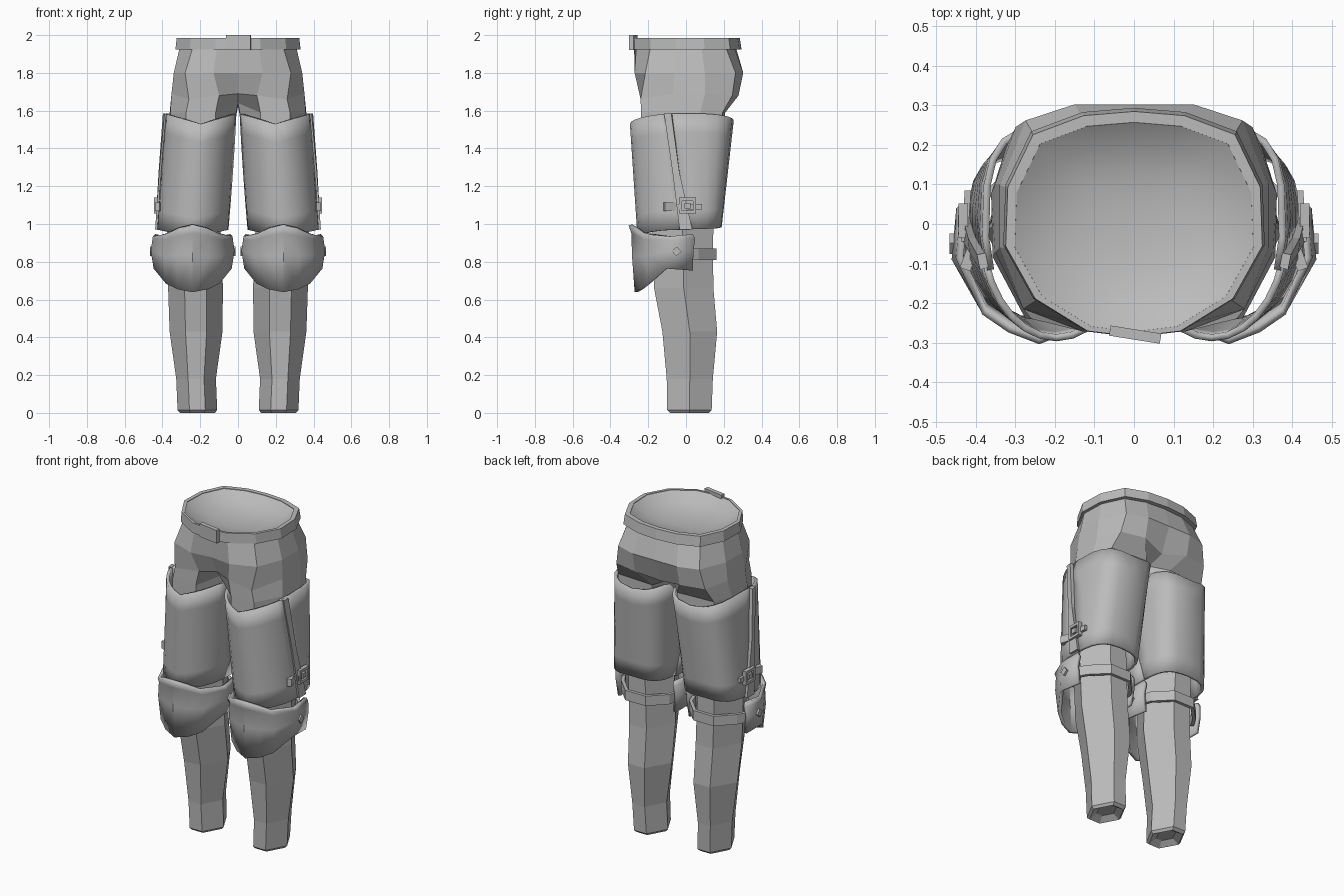
import bpy, bmesh, math
from mathutils import Matrix

if "Cube" in bpy.data.objects:
    bpy.data.objects.remove(bpy.data.objects["Cube"])

steel = bpy.data.materials.new("plain_grey")
steel.diffuse_color = (0.5, 0.5, 0.5, 1)
steel.use_nodes = True
steel.node_tree.nodes["Principled BSDF"].inputs["Base Color"].default_value = steel.diffuse_color


def finish(name, bm, mirror=True, thick=0, smooth=False, up=False):
    bmesh.ops.remove_doubles(bm, verts=bm.verts, dist=0.0005)
    bmesh.ops.recalc_face_normals(bm, faces=bm.faces)
    if up and sum(f.normal.z for f in bm.faces) < 0:
        bmesh.ops.reverse_faces(bm, faces=bm.faces)
    me = bpy.data.meshes.new(name)
    bm.to_mesh(me)
    bm.free()
    me.materials.append(steel)
    ob = bpy.data.objects.new(name, me)
    bpy.context.collection.objects.link(ob)
    if smooth:
        bpy.context.view_layer.objects.active = ob
        ob.select_set(True)
        bpy.ops.object.shade_smooth_by_angle(angle=math.radians(40))
        ob.select_set(False)
    if thick:
        m = ob.modifiers.new("thickness", 'SOLIDIFY')
        m.thickness, m.offset = thick, 0
    if mirror:
        ob.modifiers.new("mirror", 'MIRROR')
    return ob


def loft(name, rows, around=False, wrap_rows=False, caps=False, **kw):
    """Skin a grid of points; optionally close each row, the row stack, or the ends."""
    bm = bmesh.new()
    g = [[bm.verts.new(p) for p in r] for r in rows]
    n, k = len(g), len(g[0])
    for i in range(n if wrap_rows else n - 1):
        for j in range(k if around else k - 1):
            a, b = g[i], g[(i + 1) % n]
            bm.faces.new((a[j], a[(j + 1) % k], b[(j + 1) % k], b[j]))
    if caps:
        bm.faces.new(g[0])
        bm.faces.new(g[-1])
    return finish(name, bm, **kw)


def boxes(name, parts, mirror=True):
    """parts: (centre, size, rotation axis, degrees)"""
    bm = bmesh.new()
    for c, s, axis, deg in parts:
        bmesh.ops.create_cube(bm, size=1, matrix=Matrix.Translation(c)
                              @ Matrix.Rotation(math.radians(deg), 4, axis)
                              @ Matrix.Diagonal((*s, 1)))
    return finish(name, bm, mirror=mirror)


def power(v, e):
    return math.copysign(abs(v) ** e, v)


# Thigh section: t runs 0 at the top to 1 at the bottom, angle 0 is the front;
# the back half is squarer than the front
def thigh_point(deg, t, z, grow):
    a = math.radians(deg)
    e = 1 if math.cos(a) > 0 else .62
    cx, rx = .197 + .043 * t, .183 - .006 * t + grow
    cy, ry = -.018 - .012 * t, .266 - .052 * t + grow
    return (cx + rx * power(math.sin(a), e), cy - ry * power(math.cos(a), e), z)


# Half outlines of the hips, from the front centre round the side to the back
waist = [(0, -.275), (.11, -.262), (.235, -.185), (.305, -.06),
         (.30, .08), (.24, .205), (.12, .25), (0, .26)]
hip = [(0, -.255), (.13, -.272), (.28, -.215), (.34, -.06),
       (.34, .1), (.275, .262), (.15, .303), (0, .303)]
seat = [(0, -.2), (.1, -.235), (.26, -.24), (.352, -.07),
        (.352, .1), (.3, .245), (.15, .278), (0, .24)]


def ring(pts, z, s=1.0, dy=0.0):
    return [(x * s, y * s + dy, z) for x, y in pts]


def flesh(z):
    return [thigh_point(d, 0, z, -.016) for d in (-80, -28, 28, 75, 102, 140, 212, 262)]


crotch = [(x, y, z) for (x, y), z in zip(seat, (1.69, 1.68, 1.66, 1.69, 1.69, 1.68, 1.68, 1.65))]
fork = [(0, -.07, 1.64)] + flesh(1.59)[1:7] + [(0, .13, 1.62)]
stub = flesh(1.47)
loft("hips", [ring(waist, 1.95), ring(hip, 1.8), crotch, fork, stub])
loft("crotch", [[fork[0], fork[7]], [stub[0], stub[7]]])

# Belt, dished waist filling and belt buckle
loft("belt", [ring(waist, 1.925, 1.085, .012), ring(waist, 1.985, 1.065, .008),
              ring(waist, 1.985, .99), ring(waist, 1.925, .98)], wrap_rows=True)
loft("waist_filling", [ring(waist, z, s) for z, s in
                       ((1.984, 1), (1.945, .8), (1.92, .5), (1.91, .25), (1.908, 0))],
     smooth=True, up=True)
boxes("belt_buckle", [((.003, -.28, 1.96), (.13, .026, .08), 'Z', -9)], mirror=False)


# Six-sided legs: height, centre x, centre y, half width, half depth
def hexagon(z, cx, cy, rx, ry):
    return [(cx + rx * u, cy + ry * v, z) for u, v in
            ((-.4, -1), (.4, -1), (1, 0), (.4, 1), (-.4, 1), (-1, 0))]


loft("leg", [hexagon(*r) for r in (
    (1.4, .21, 0, .14, .18), (1.0, .235, -.02, .14, .165), (.85, .23, -.015, .145, .158),
    (.66, .225, -.012, .145, .157), (.43, .222, .02, .14, .145), (.18, .222, .02, .105, .122),
    (.015, .215, .018, .105, .118), (0, .215, .018, .092, .102),
    (.025, .215, .018, .05, .06))], around=True, caps=True)


def thigh_plate(name, start, end, top, bottom, grow):
    rows = []
    for i in range(7):
        t = i / 6
        s, e = (start[0] + (start[1] - start[0]) * t, end[0] + (end[1] - end[0]) * t)
        row = []
        for j in range(13):
            d = s + (e - s) * j / 12
            w = abs(math.sin(math.radians(d)))
            z0, z1 = top[0] + top[1] * w, bottom[0] + bottom[1] * w
            row.append(thigh_point(d, t, z0 + (z1 - z0) * t, grow))
        rows.append(row)
    loft(name, rows, thick=.018, smooth=True)


thigh_plate("front_thigh_plate", (-74, -95), (74, 95), (1.53, .055), (.93, .04), .004)
thigh_plate("back_thigh_plate", (68, 90), (292, 270), (1.55, .035), (.985, -.012), -.004)

# Raised edge along the outer plate seam
seam = []
for t in (0, .5, 1):
    d, z = 74 + 19 * t, 1.585 - .615 * t
    seam.append([thigh_point(d + k, t, z, g) for k, g in
                 ((-4, 0), (-4, .022), (4, .022), (4, 0))])
loft("seam_edge", seam, around=True, caps=True)

# Thigh strap with square buckle, and a small stud on the inner side
boxes("thigh_strap", [((.413, -.075, 1.092), (.028, .085, .045), 'Z', 20),
                      ((.425, .02, 1.092), (.016, .13, .03), 'Z', 4)])
boxes("strap_buckle", [((.432, .008, 1.097 + s * .034), (.024, .085, .016), 'X', 0) for s in (-1, 1)]
      + [((.432, .008 + s * .036, 1.097), (.024, .016, .084), 'X', 0) for s in (-1, 1)]
      + [((.438, .008, 1.097), (.014, .03, .03), 'X', 0)])
boxes("inner_stud", [((.062, -.01, 1.085), (.024, .026, .026), 'X', 45)])

# Knee guard columns: side offset, y at top, y at bottom, top z, bottom z
half = [(0, -.295, -.262, .995, .64), (.08, -.265, -.235, .978, .655),
        (.145, -.222, -.195, .95, .685), (.212, -.085, -.1, .935, .765),
        (.2, .035, .035, .945, .755)]
cols = [(-c[0], *c[1:]) for c in reversed(half[1:])] + half
# Rows: fraction down, inward step below the flared rim, width factor
knee = [[(.24 + dx * wide, y0 + (y1 - y0) * t + inset, z0 + (z1 - z0) * t)
         for dx, y0, y1, z0, z1 in cols]
        for t, inset, wide in ((0, 0, .95), (.12, .012, .96), (.45, .004, 1.0), (1, 0, .93))]
loft("knee_guard", knee, thick=.02, smooth=True)
boxes("knee_rivet", [((.24 + s * .212, -.05, .855), (.03, .036, .036), 'X', 40) for s in (-1, 1)])

# Strap behind the knee
strap = [(.055, .0), (.075, .06), (.165, .152), (.295, .152), (.385, .06), (.42, .0)]
loft("knee_strap", [[(x, y, z) for x, y in strap] for z in (.87, .81)], thick=.02)
